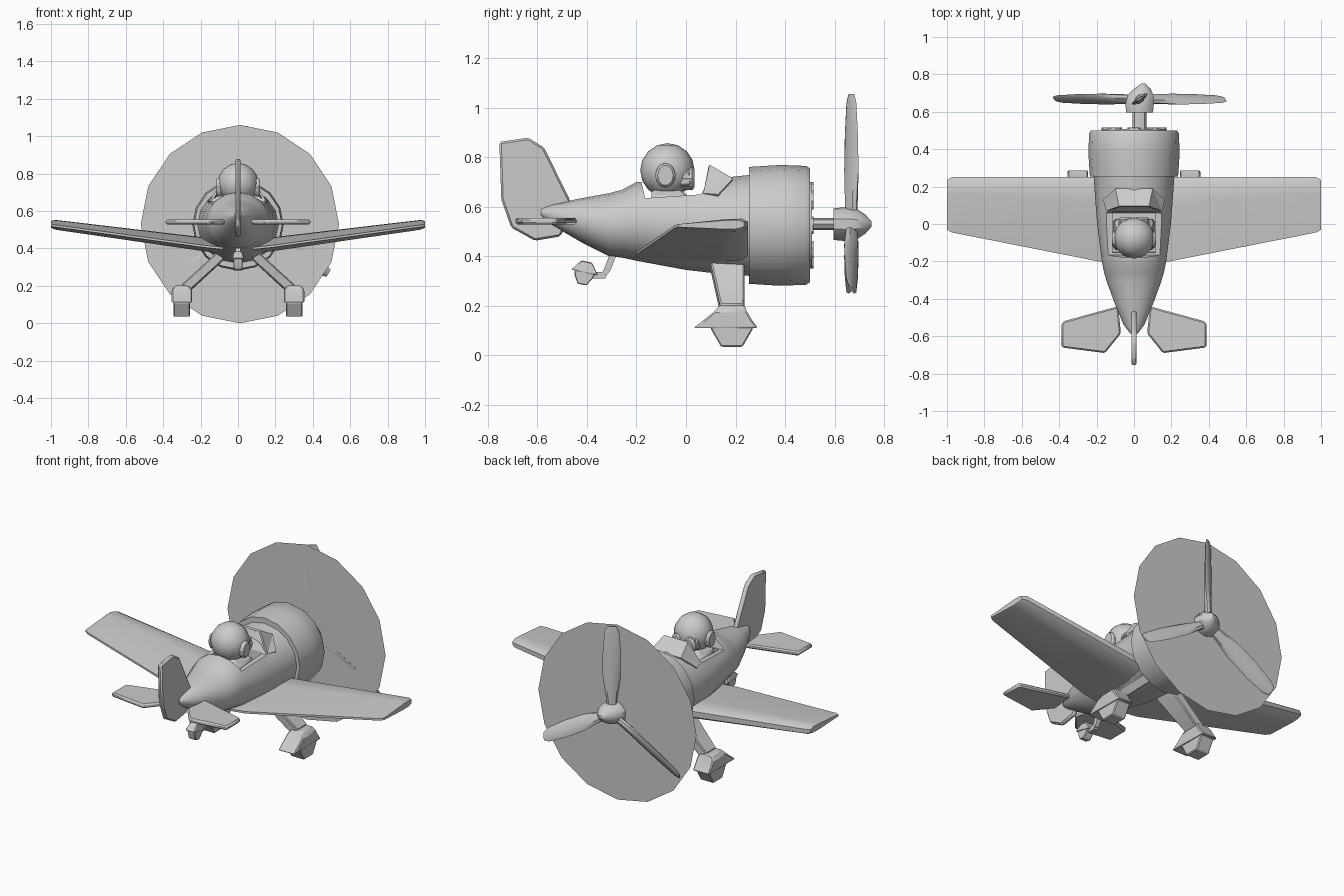
import bpy, bmesh
from math import sin, cos, pi, radians
from mathutils import Vector, Matrix

if "Cube" in bpy.data.objects:
    bpy.data.objects.remove(bpy.data.objects["Cube"])


def obj(name, bm, smooth=35, bevel=0):
    bmesh.ops.recalc_face_normals(bm, faces=bm.faces)
    me = bpy.data.meshes.new(name)
    bm.to_mesh(me)
    bm.free()
    o = bpy.data.objects.new(name, me)
    bpy.context.collection.objects.link(o)
    if bevel:
        b = o.modifiers.new("bevel", 'BEVEL')
        b.width, b.segments = bevel, 1
    bpy.ops.object.select_all(action='DESELECT')
    o.select_set(True)
    bpy.context.view_layer.objects.active = o
    if smooth:
        bpy.ops.object.shade_smooth_by_angle(angle=radians(smooth))
    return o


def loft(name, rings, smooth=35, bevel=0, matrix=None):
    bm = bmesh.new()
    vs = [[bm.verts.new(p) for p in r] for r in rings]
    n = len(rings[0])
    for a, b in zip(vs, vs[1:]):
        for i in range(n):
            j = (i + 1) % n
            bm.faces.new((a[i], a[j], b[j], b[i]))
    bm.faces.new(vs[0])
    bm.faces.new(vs[-1])
    if matrix:
        bm.transform(matrix)
    return obj(name, bm, smooth, bevel)


def ring_y(y, rx, rz, cz, n, cx=0.0, phase=0.0):
    return [(cx + rx * sin(2 * pi * i / n + phase), y, cz + rz * cos(2 * pi * i / n + phase)) for i in range(n)]


def rect_z(z, x0, x1, y0, y1):
    return [(x0, y0, z), (x1, y0, z), (x1, y1, z), (x0, y1, z)]


def prism_x(name, profile, x0, x1, bevel=0, smooth=35):
    return loft(name, [[(x, y, z) for y, z in profile] for x in (x0, x1)], smooth, bevel)


def cut(target, cutter):
    m = target.modifiers.new("cut", 'BOOLEAN')
    m.object, m.operation, m.solver = cutter, 'DIFFERENCE', 'EXACT'
    cutter.hide_render = True
    cutter.hide_set(True)


# Fuselage: y, half width, top z, bottom z
stations = [(-.585, .02, .595, .56), (-.54, .055, .61, .525), (-.42, .105, .635, .455),
            (-.31, .145, .655, .40), (-.26, .16, .668, .395), (-.2, .172, .70, .382),
            (0, .197, .71, .345), (.13, .207, .715, .33), (.27, .217, .73, .32)]
fuselage = loft("fuselage", [ring_y(y, w, (t - b) / 2, (t + b) / 2, 16) for y, w, t, b in stations])

# Cockpit opening and inner pit
cut(fuselage, prism_x("cockpit_cutter", [(-.195, .76), (-.165, .635), (.06, .65), (.14, .78)], -.3, .3, smooth=0))
cut(fuselage, prism_x("pit_cutter", [(-.16, .8), (-.15, .57), (.06, .57), (.07, .8)], -.115, .115, smooth=0))

# Cowling and engine
loft("cowling", [ring_y(y, r, r, .525, 16) for y, r in
                 [(.255, .21), (.255, .236), (.38, .244), (.485, .24), (.5, .23), (.5, .18)]])
loft("engine_plate", [ring_y(y, .175, .175, .525, 16) for y in (.49, .508)])
for i in range(8):
    a = 2 * pi * i / 8
    loft("engine_cylinder", [ring_y(y, .035, .035, .525 + .14 * cos(a), 8, .14 * sin(a)) for y in (.49, .515)])

# Propeller shaft, hub and spinner
HX, HZ = .03, .53
loft("propeller_shaft", [ring_y(y, .038, .024, HZ, 8, HX) for y in (.5, .64)])
loft("propeller_hub", [ring_y(y, r, r * .85, HZ, 10, HX + dx) for y, r, dx in
                       [(.595, .075, 0), (.64, .08, 0), (.69, .072, .005), (.725, .045, .015), (.75, .012, .02)]])

# Propeller blades: distance, half width, half thickness, twist
blade = [(.03, .025, .022, 50), (.12, .035, .02, 40), (.22, .05, .015, 35), (.36, .05, .011, 32),
         (.49, .04, .008, 30), (.525, .024, .005, 30)]
for k in range(3):
    rings = []
    for d, w, t, tw in blade:
        c, s = cos(radians(tw)), sin(radians(tw))
        pts = [(w * cos(2 * pi * i / 8), t * sin(2 * pi * i / 8)) for i in range(8)]
        rings.append([(u * c - v * s, u * s + v * c, d) for u, v in pts])
    loft("propeller_blade", rings,
         matrix=Matrix.Translation((HX, .668, HZ)) @ Matrix.Rotation(k * 2 * pi / 3, 4, 'Y'))

# Spinning blur disc
bm = bmesh.new()
bm.faces.new([bm.verts.new(p) for p in ring_y(.642, .53, .53, .53, 16, .01)])
obj("propeller_disc", bm, 0)

# Tail fin
fin = [(-.754, .862), (-.637, .879), (-.573, .839), (-.464, .617), (-.48, .53), (-.508, .48),
       (-.61, .463), (-.706, .516), (-.746, .629)]
prism_x("tail_fin", fin, -.014, .014, .008)


def wing_ring(x, lead, trail, zl, zt, t):
    mid = lead - .3 * (lead - trail)
    zm = zl + (zt - zl) * .3
    return [(x, trail, zt - .006), (x, mid, zm - t / 2), (x, lead - .025, zl - t / 2), (x, lead, zl - t / 4),
            (x, lead, zl + t / 4), (x, lead - .025, zl + t / 2), (x, mid, zm + t / 2), (x, trail, zt + .006)]


for s in (-1, 1):
    side = "left" if s < 0 else "right"
    # Wing
    loft(side + "_wing", [wing_ring(s * x, *r) for x, *r in
                          [(.08, .25, -.2, .412, .40, .075), (.19, .25, -.2, .425, .412, .07),
                           (.975, .25, -.045, .527, .52, .05), (1, .235, -.03, .529, .524, .035)]])
    # Tailplane
    plan = [(.085, -.44), (.37, -.518), (.387, -.53), (.387, -.66), (.155, -.69), (.07, -.585)]
    loft(side + "_tailplane", [[(s * x, y, z) for x, y in plan] for z in (.529, .555)], bevel=.008)
    # Undercarriage leg
    legs = [(.08, .40, .085, .24), (.10, .355, .10, .237), (.285, .185, .138, .235)]
    loft(side + "_undercarriage_leg", [[(s * (x - .018), y0, z - .02), (s * (x - .022), y1, z - .02),
         (s * (x + .018), y1, z + .02), (s * (x + .018), y0, z + .02)] for x, z, y0, y1 in legs], bevel=.006)
    # Wheel cover and wheel
    loft(side + "_wheel_cover", [rect_z(z, s * .3 - w, s * .3 + w, y0, y1) for z, w, y0, y1 in
                                 [(.11, .055, .03, .29), (.145, .055, .075, .265),
                                  (.18, .054, .118, .245), (.203, .035, .135, .235)]], bevel=.006)
    wheel = [(.185 + .087 * cos(pi * i / 3), .11 + .087 * sin(pi * i / 3)) for i in range(6)]
    prism_x(side + "_wheel", wheel, s * .3 - .044, s * .3 + .044, .005, 0)

# Tail wheel and strut
loft("tail_strut", [rect_z(z, -.013, .013, y - .014, y + .014) for z, y in [(.42, -.29), (.345, -.318), (.322, -.335)]])
loft("tail_strut_foot", [rect_z(z, -.013, .013, -.38, -.325) for z in (.31, .336)])
tilt = Matrix.Translation((0, -.41, .335)) @ Matrix.Rotation(radians(-12), 4, 'X')
loft("tail_wheel_cover", [rect_z(z, -w, w, -d, d) for z, w, d in [(0, .032, .055), (.045, .022, .022)]],
     bevel=.004, matrix=tilt)
loft("tail_wheel", [rect_z(z, -.024, .024, -d, d) for z, d in [(.01, .045), (-.02, .036), (-.05, .018)]],
     bevel=.003, matrix=tilt)

# Windscreen panes
bm = bmesh.new()
vs = [bm.verts.new(p) for p in [(-.15, .07, .655), (-.08, .095, .77), (-.1, .19, .715),
                                (.1, .19, .715), (.08, .095, .77), (.15, .07, .655)]]
for f in [(0, 1, 2), (1, 4, 3, 2), (3, 4, 5)]:
    bm.faces.new([vs[i] for i in f])
for a, b, x in [(vs[0], vs[2], -.165), (vs[5], vs[3], .165)]:
    bm.faces.new((a, b, bm.verts.new((x, .13, .65))))
o = obj("windscreen", bm, 0)
m = o.modifiers.new("thickness", 'SOLIDIFY')
m.thickness = .012

# Pilot head, shoulders, ear pads and goggles
bm = bmesh.new()
bmesh.ops.create_uvsphere(bm, u_segments=12, v_segments=8, radius=.11)
bm.transform(Matrix.Translation((0, -.075, .747)))
obj("pilot_head", bm)
loft("pilot_shoulders", [rect_z(z, -w, w, -.14, d) for z, w, d in [(.56, .11, .03), (.64, .1, .01), (.67, .06, -.02)]],
     bevel=.012)
for s in (-1, 1):
    ear = [(-.083 + .042 * cos(pi * i / 5), .727 + .052 * sin(pi * i / 5)) for i in range(10)]
    prism_x("ear_pad", ear, s * .085, s * .118, .01)
    loft("goggle_lens", [ring_y(y, r, r * 1.2, .715, 8, s * .042) for y, r in [(-.03, .04), (.025, .04), (.035, .03)]])
prism_x("goggle_bridge", [(-.03, .685), (.022, .685), (.018, .745), (-.03, .745)], -.08, .08, .008)
